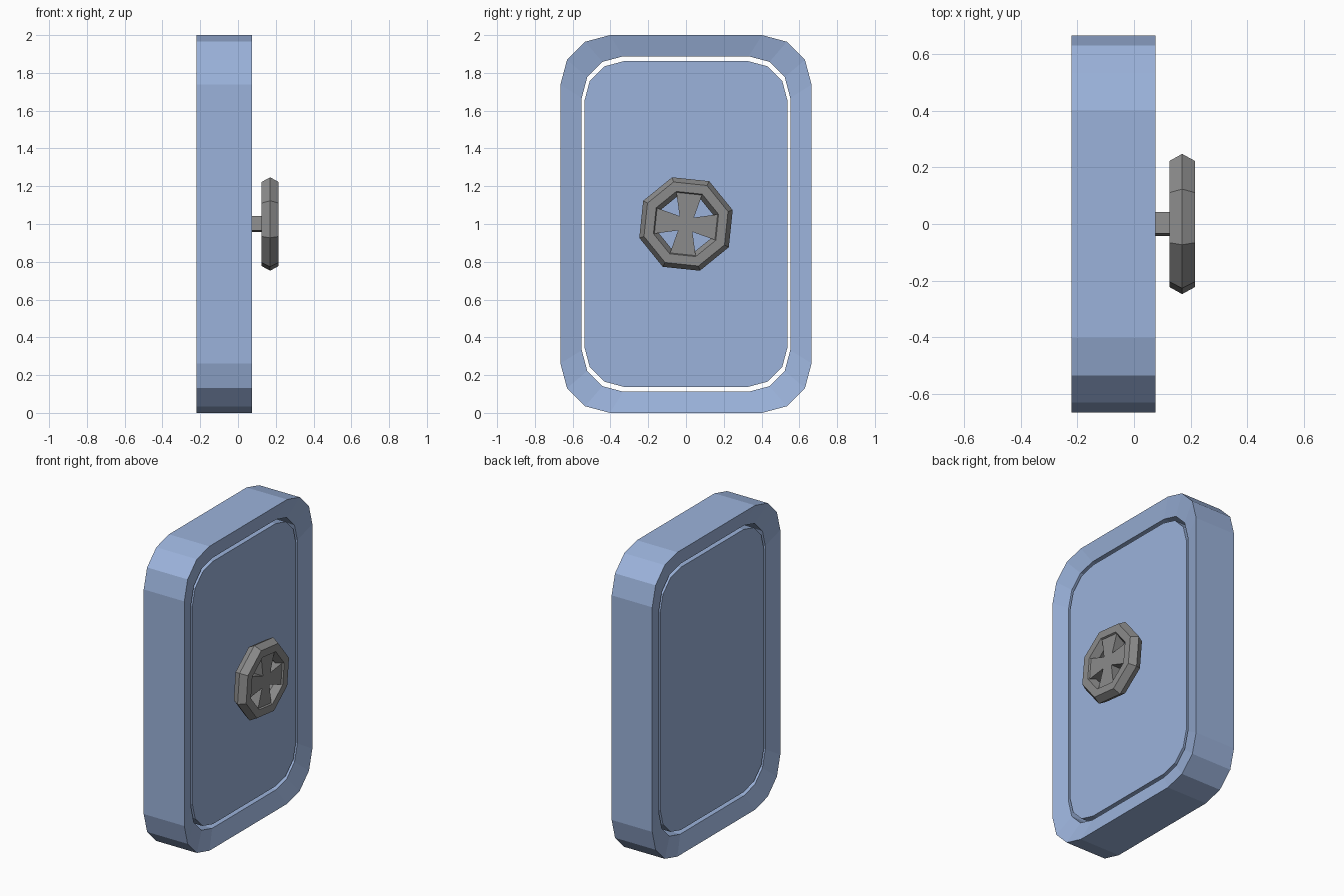
import bpy, bmesh
from math import pi, sin, cos, radians
from mathutils import Matrix, Vector

cube = bpy.data.objects.get("Cube")
if cube:
    bpy.data.objects.remove(cube, do_unlink=True)


def make_material(name, rgb):
    mat = bpy.data.materials.new(name)
    mat.use_nodes = True
    color = (*rgb, 1)
    mat.diffuse_color = color
    mat.node_tree.nodes["Principled BSDF"].inputs["Base Color"].default_value = color
    return mat


BLUE = make_material("pale_blue", (0.33, 0.45, 0.71))
GREY = make_material("mid_grey", (0.26, 0.26, 0.26))


def finish(name, bm, mat):
    bmesh.ops.recalc_face_normals(bm, faces=bm.faces)
    mesh = bpy.data.meshes.new(name)
    bm.to_mesh(mesh)
    bm.free()
    mesh.materials.append(mat)
    obj = bpy.data.objects.new(name, mesh)
    bpy.context.collection.objects.link(obj)
    return obj


def rounded_loop(bm, x, half_y, half_z, radius, steps=3):
    """Rounded rectangle in the YZ plane, centred at z = 1."""
    verts = []
    for quarter, (sy, sz) in enumerate([(1, 1), (-1, 1), (-1, -1), (1, -1)]):
        for i in range(steps + 1):
            a = (quarter + i / steps) * pi / 2
            verts.append(bm.verts.new((x, sy * (half_y - radius) + radius * cos(a),
                                       1 + sz * (half_z - radius) + radius * sin(a))))
    return verts


def bridge(bm, a, b):
    n = len(a)
    for i in range(n):
        j = (i + 1) % n
        bm.faces.new((a[i], a[j], b[j], b[i]))


MID, OUTER, INNER = -0.0725, 0.1475, 0.1175   # door centre plane and half depths

# Frame: faces slope inward toward the opening on both sides
bm = bmesh.new()
outer, inner = (0.665, 1.0, 0.262), (0.552, 0.888, 0.22)
loops = [rounded_loop(bm, MID + dx, *size) for dx, size in
         [(-OUTER, outer), (OUTER, outer), (INNER, inner), (-INNER, inner)]]
for i in range(4):
    bridge(bm, loops[i], loops[(i + 1) % 4])
finish("door_frame", bm, BLUE)

# Door panel, floating inside the frame with a narrow gap
bm = bmesh.new()
front, back = [rounded_loop(bm, MID + s * INNER, 0.538, 0.863, 0.212) for s in (1, -1)]
bridge(bm, front, back)
bm.faces.new(front)
bm.faces.new(back)
finish("door_panel", bm, BLUE)

# Handwheel rim
hub = Vector((0.17, 0, 1))
bpy.ops.mesh.primitive_torus_add(major_segments=8, minor_segments=6,
                                 major_radius=0.206, minor_radius=0.052)
rim = bpy.context.object
rim.name = "wheel_rim"
rim.data.materials.append(GREY)
for poly in rim.data.polygons:
    poly.use_smooth = False
rim.matrix_world = (Matrix.Translation(hub) @ Matrix.Rotation(radians(16.5), 4, 'X')
                    @ Matrix.Rotation(pi / 2, 4, 'Y'))

# Square hub shaft and four flared spokes
turn = radians(-6)


def block(name, x0, x1, y0, y1, w0, w1, angle):
    """Box along local y whose half width goes from w0 to w1."""
    bm = bmesh.new()
    bmesh.ops.create_cube(bm, size=1)
    for v in bm.verts:
        far = v.co.y > 0
        v.co = (x1 if v.co.x > 0 else x0, y1 if far else y0,
                (1 if v.co.z > 0 else -1) * (w1 if far else w0))
    bm.transform(Matrix.Translation(hub) @ Matrix.Rotation(angle, 4, 'X'))
    finish(name, bm, GREY)


W = 0.038
block("wheel_shaft", -0.16, 0.035, -W, W, W, W, turn)
for k in range(4):
    block(f"wheel_spoke_{k + 1}", -0.035, 0.035, W, 0.185, W, 0.074, turn + k * pi / 2)
